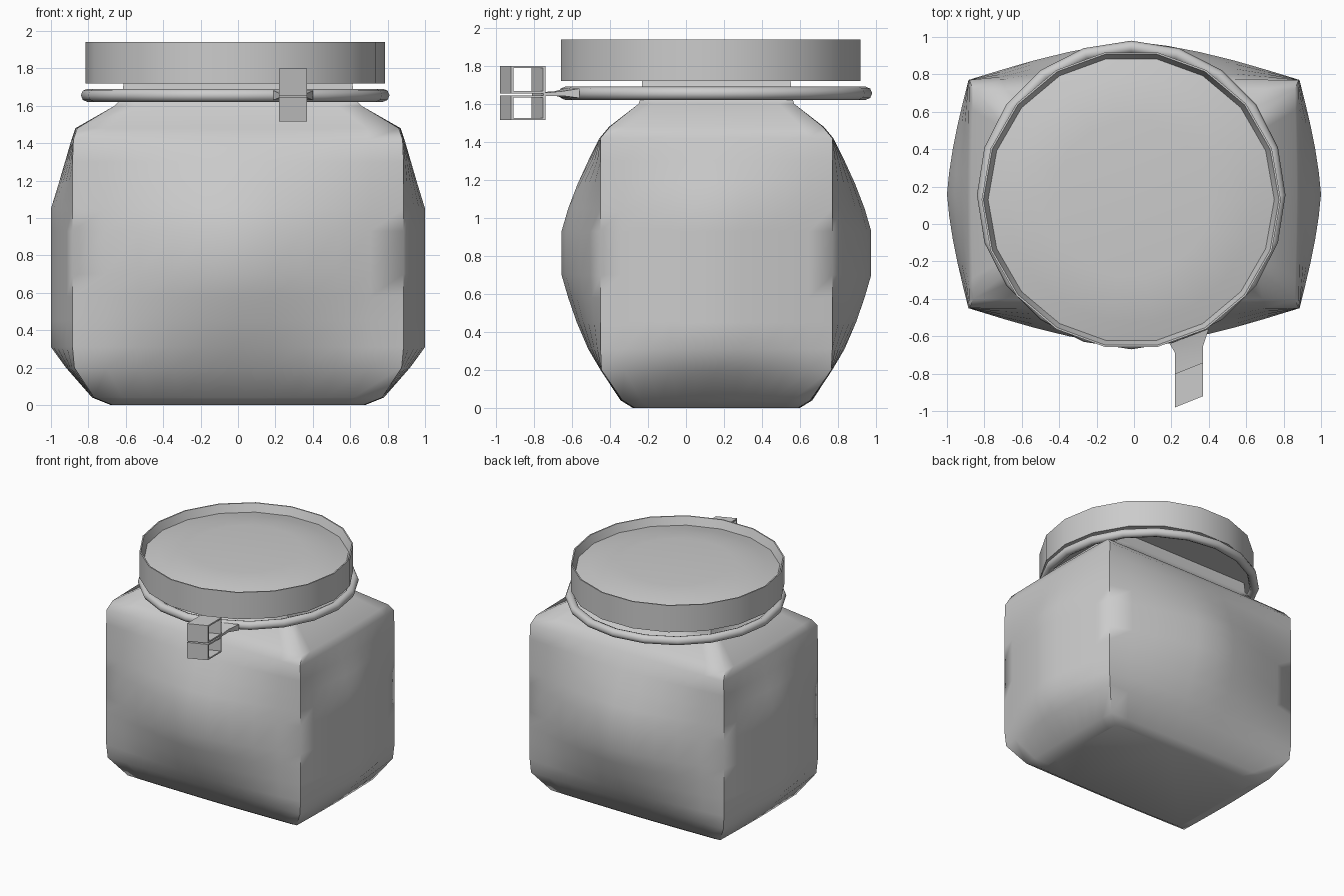
import bpy, bmesh, math

if "Cube" in bpy.data.objects:
    bpy.data.objects.remove(bpy.data.objects["Cube"])

CY = 0.16  # depth centre of the jar


def make(name, rings, angle=None, wrap=False):
    """Skin a list of closed point rings; cap the ends unless wrapped."""
    bm = bmesh.new()
    vs = [[bm.verts.new(p) for p in r] for r in rings]
    n = len(vs[0])
    pairs = list(zip(vs, vs[1:])) + ([(vs[-1], vs[0])] if wrap else [])
    for a, b in pairs:
        for i in range(n):
            j = (i + 1) % n
            bm.faces.new((a[i], a[j], b[j], b[i]))
    if not wrap:
        bm.faces.new(vs[0][::-1])
        bm.faces.new(vs[-1])
    bmesh.ops.recalc_face_normals(bm, faces=bm.faces[:])
    me = bpy.data.meshes.new(name)
    bm.to_mesh(me)
    bm.free()
    ob = bpy.data.objects.new(name, me)
    bpy.context.collection.objects.link(ob)
    if angle:
        bpy.ops.object.select_all(action='DESELECT')
        ob.select_set(True)
        bpy.context.view_layer.objects.active = ob
        bpy.ops.object.shade_smooth_by_angle(angle=math.radians(angle))
    return ob


def pillow(z, hx, hy, bx, by, n=10):
    """Rectangle whose sides bulge outward by bx and by."""
    pts = []
    for side in range(4):
        for i in range(n):
            t = -1 + 2 * i / n
            k = math.cos(t * math.pi / 2) * 0.6 + (1 - abs(t)) * 0.4
            s = 1 if side in (1, 2) else -1
            if side % 2 == 0:
                pts.append((-s * t * hx, CY + s * (hy + by * k), z))
            else:
                x = hx + bx * k
                y = hy * t
                pts.append((s * x if side == 1 else -x, CY + (y if side == 1 else -y), z))
    return pts


def circle(r, z, cx, cy, n):
    return [(cx + r * math.cos(2 * math.pi * i / n),
             cy + r * math.sin(2 * math.pi * i / n), z) for i in range(n)]


# Jar body: z, half width, half depth, side bulge, front/back bulge
body = [(0, .67, .43, .01, .01), (.04, .77, .495, .01, .01),
        (.20, .875, .605, .045, .005), (.31, .885, .61, .115, .065),
        (.45, .885, .61, .115, .125), (.58, .885, .61, .115, .17),
        (.70, .885, .61, .115, .205), (.93, .885, .61, .115, .205),
        (1.05, .885, .61, .115, .17), (1.18, .885, .61, .075, .12),
        (1.30, .885, .61, .04, .065), (1.42, .88, .61, .01, .005),
        (1.48, .86, .56, .01, .005), (1.60, .66, .41, 0, 0),
        (1.64, .62, .395, 0, 0), (1.74, .61, .39, 0, 0)]
make("jar_body", [pillow(*r) for r in body], 60)

# Lid: upright rim around a shallow dome with a flat middle
lid = [(.80, 1.72), (.80, 1.94), (.79, 1.94), (.765, 1.875),
       (.66, 1.90), (.55, 1.92), (.42, 1.93)]
make("lid", [circle(r, z, -.015, .13, 18) for r, z in lid], 50)

# Cord tied round the neck
cord = [circle(.79 + .035 * math.cos(a), 1.656 + .035 * math.sin(a), -.015, .155, 20)
        for a in [2 * math.pi * i / 8 for i in range(8)]]
make("neck_cord", cord, 60, wrap=True)


# Clip loops: two slanted square tubes, open along x
def tube(name, z0, z1, w=.012):
    def rect(x, y, d):
        return [(x, y + d, z0 + d), (x, y + .18 - d, z0 + d),
                (x, y + .18 - d, z1 - d), (x, y + d, z1 - d)]
    make(name, [rect(.22, -.98, 0), rect(.37, -.92, 0),
                rect(.37, -.92, w), rect(.22, -.98, w)], wrap=True)


tube("upper_clip_loop", 1.655, 1.80)
tube("lower_clip_loop", 1.515, 1.645)

# Thin strap from the cord to the clip
strap = [(.22, .37, -.81, -.75, 1.65, .008), (.22, .37, -.69, -.65, 1.655, .012),
         (.19, .40, -.64, -.56, 1.656, .025)]
make("clip_strap", [[(a, ya, z - h), (b, yb, z - h), (b, yb, z + h), (a, ya, z + h)]
                    for a, b, ya, yb, z, h in strap], 40)
